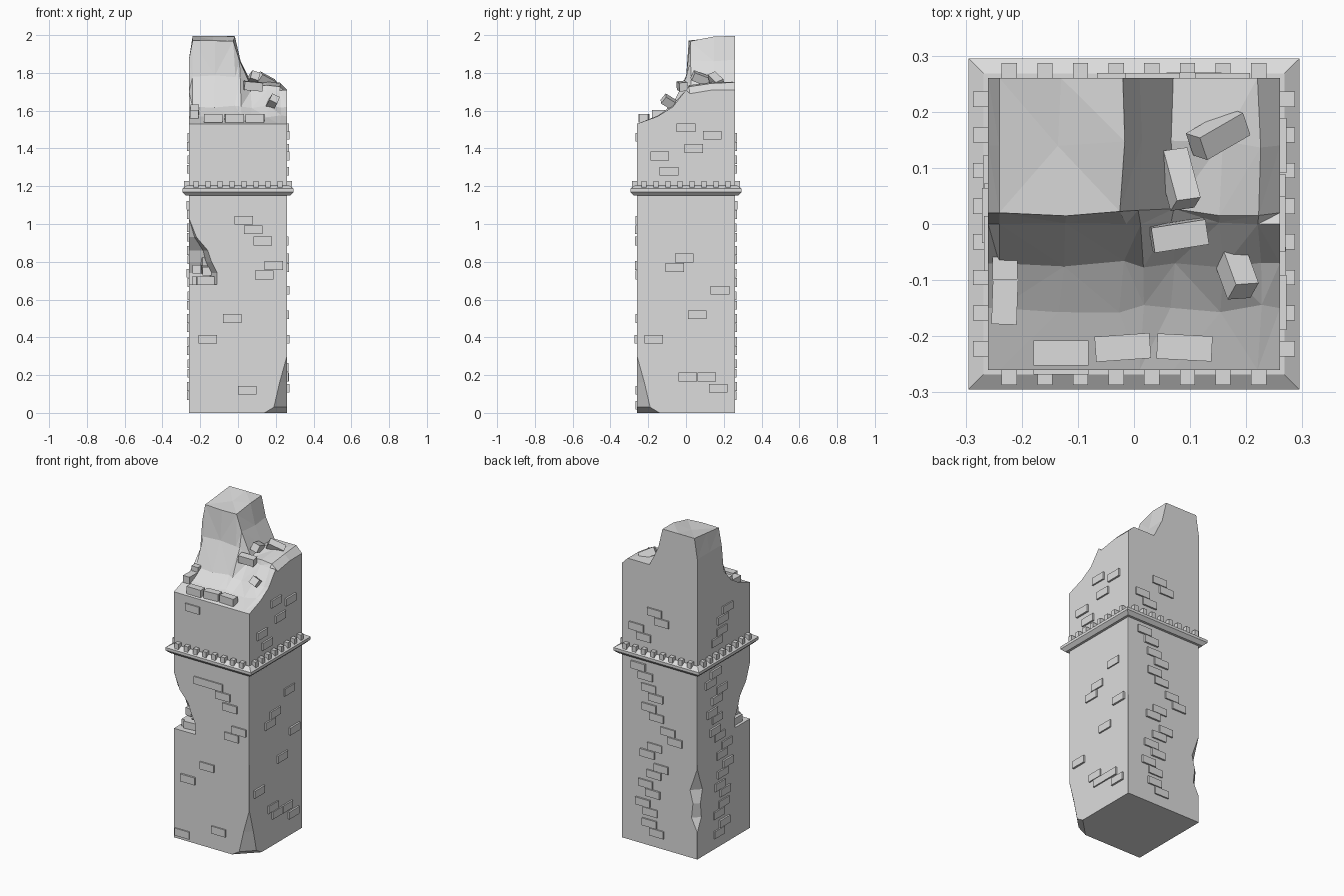
import bpy, bmesh, random
from math import radians, pi
from mathutils import Matrix, Vector, Euler

random.seed(4)
if "Cube" in bpy.data.objects:
    bpy.data.objects.remove(bpy.data.objects["Cube"])

stone = bpy.data.materials.new("grey stone")
stone.use_nodes = True
GREY = (0.72, 0.72, 0.72, 1)
stone.diffuse_color = GREY
stone.node_tree.nodes["Principled BSDF"].inputs["Base Color"].default_value = GREY
HALF = 0.26
BRICK = Vector((0.098, 0.045, 0.046))


def finish(bm, name):
    """Turn a bmesh into a stone object."""
    bmesh.ops.recalc_face_normals(bm, faces=bm.faces)
    mesh = bpy.data.meshes.new(name)
    bm.to_mesh(mesh)
    bm.free()
    mesh.materials.append(stone)
    obj = bpy.data.objects.new(name, mesh)
    bpy.context.collection.objects.link(obj)


def loft(name, rings):
    """Closed skin through rings that share one point count."""
    bm = bmesh.new()
    loops = [[bm.verts.new(p) for p in ring] for ring in rings]
    for a, b in zip(loops, loops[1:]):
        for i in range(len(a)):
            j = (i + 1) % len(a)
            bm.faces.new((a[i], a[j], b[j], b[i]))
    bm.faces.new(loops[0])
    bm.faces.new(loops[-1])
    bmesh.ops.triangulate(bm, faces=bm.faces)
    finish(bm, name)


def add_box(bm, location, size, rotation):
    matrix = Matrix.LocRotScale(Vector(location), Euler(rotation), Vector(size))
    bmesh.ops.create_cube(bm, size=1, matrix=matrix)


def add_wall_box(bm, side, location, size):
    """Place a box as if on the front wall, then turn it to the given side."""
    angle = side * pi / 2
    add_box(bm, Matrix.Rotation(angle, 3, "Z") @ Vector(location), size, (0, 0, angle))


# Lower shaft: square rings whose corners are worn back; height and reach
bites = {
    (-1, -1): [(0.679, 0.001), (0.68, 0.15), (0.74, 0.15), (0.8, 0.12),
               (0.86, 0.1), (0.93, 0.04), (1.03, 0.001)],
    (1, -1): [(0, 0.12), (0.03, 0.07), (0.16, 0.04), (0.3, 0.001)],
    (1, 1): [],
    (-1, 1): [(0.17, 0.001), (0.25, 0.04), (0.34, 0.03), (0.42, 0.05), (0.56, 0.001)],
}


def reach(table, z):
    """How far a corner is worn back at this height."""
    for (z0, r0), (z1, r1) in zip(table, table[1:]):
        if z0 <= z <= z1:
            return r0 + (r1 - r0) * (z - z0) / (z1 - z0)
    return 0.001


rings = []
for z in sorted({z for table in bites.values() for z, _ in table} | {1.18}):
    outline = []
    for (sx, sy), table in bites.items():
        r = reach(table, z)
        a, b = HALF - r, HALF - r * (0.75 if z > 0.6 else 0.5)
        corner = [(a, HALF), (b, b), (HALF, a)]
        if sx * sy > 0:
            corner.reverse()
        outline += [(sx * x, sy * y, z) for x, y in corner]
    rings.append(outline)
loft("lower_shaft", rings)

# Broken upper shaft, in hundredths: rows of rubble floor climb to the back
floor = {-26: 153, -15: 157, -7: 162, 0: 171, 2: 173, 14: 175, 26: 175}
columns = (-26, -24, -13, -2, 1, 7, 16, 22, 26)


def top_height(x, y):
    """Tall remnant at the back right corner, sloping rubble elsewhere."""
    if x > 1 or y < 0:
        worn = 4 if x == HALF * 100 and y > 0 else 0
        return floor[y] - worn
    if y == 0:
        return 178 if x > -26 else 170
    if x in (-26, 1):
        return 187
    return 197 + y * 0.1


bm = bmesh.new()
grid = []
for y in floor:
    row = []
    for x in columns:
        inside = abs(x) < 24 and abs(y) < 26
        dx, dy, dz = [random.uniform(-0.9, 0.9) if inside else 0 for _ in range(3)]
        row.append(bm.verts.new(Vector((x + dx, y + dy, top_height(x, y) + dz)) / 100))
    grid.append(row)
for near, far in zip(grid, grid[1:]):
    for i in range(len(columns) - 1):
        bm.faces.new((near[i], near[i + 1], far[i + 1], far[i]))
border = [e for e in bm.edges if e.is_boundary]
rim = {v for e in border for v in e.verts}
base = {v: bm.verts.new((v.co.x, v.co.y, 1.18)) for v in rim}
for e in border:
    a, b = e.verts
    bm.faces.new((a, b, base[b], base[a]))
bmesh.ops.triangulate(bm, faces=bm.faces)
finish(bm, "broken_upper_shaft")

# Cornice: square moulding around the shaft
profile = [(0.25, 1.15), (0.275, 1.15), (0.295, 1.17), (0.295, 1.187),
           (0.268, 1.205), (0.25, 1.205)]
loft("cornice", [[(-r, -r, z), (r, -r, z), (r, r, z), (-r, r, z)]
                 for r, z in profile])

# Small teeth standing on the cornice
bm = bmesh.new()
for side in range(4):
    for i in range(8):
        add_wall_box(bm, side, ((i - 3.5) * 0.0635, -0.27, 1.207), (0.027, 0.034, 0.04))
finish(bm, "cornice_teeth")

# Raised bricks: chosen places in hundredths on the front and left walls
front = [(-13, 146), (-7, 102), (3, 102), (8, 97), (13, 91), (19, 78),
         (14, 73), (-3, 50), (-16, 39), (5, 12), (-20, 4)]
left = [(0, 151), (14, 147), (4, 140), (-14, 136), (-9, 128), (13, 91),
        (-1, 82), (-6, 77), (18, 65), (6, 52), (-17, 39), (-3, 24), (1, 19),
        (11, 19), (17, 13)]


def clusters(lowest, highest):
    """Scattered pairs of bricks laid in running bond up a wall."""
    spots = []
    for z in range(9, 150, 12):
        if abs(z - 118) > 6:
            u = random.uniform(lowest, highest)
            step = random.choice((-5, 5))
            spots += [(u, z), (u + step, z + 5)]
    return spots


walls = {"front": front, "left": left, "back": clusters(-12, 11),
         "right": clusters(-14, 1)}
for side, (wall, bricks) in enumerate(walls.items()):
    bm = bmesh.new()
    for u, z in bricks:
        thick = random.uniform(0.014, 0.024)
        add_wall_box(bm, side, (u / 100, -HALF, z / 100), (BRICK.x, thick, BRICK.z))
    finish(bm, wall + "_wall_bricks")

# Loose bricks on the broken top: place in hundredths, turn and tilt in degrees
rubble = [(-13, -23, 156, 0, 0), (-2, -22, 156, 4, 0), (9, -22, 156, -3, 0),
          (-23, -5, 161, 90, 0), (-23, -13, 158, 88, 0), (8, -2, 173, 9, 5),
          (18, -8, 164, 110, 30), (8, 8, 177, 105, 20), (15, 16, 176, 30, 25)]
bm = bmesh.new()
for x, y, z, turn, tilt in rubble:
    add_box(bm, Vector((x, y, z)) / 100, BRICK,
            (radians(tilt), radians(tilt), radians(turn)))
finish(bm, "loose_top_bricks")

# Exposed bricks inside the corner hollow
bm = bmesh.new()
for x, y, z, turn in [(-17, -20, 70, 5), (-22, -16, 70, 90), (-14, -15, 75, 0),
                      (-21, -13, 76, 80), (-15, -14, 80, 20)]:
    add_box(bm, Vector((x, y, z)) / 100, BRICK, (0, 0, radians(turn)))
finish(bm, "hollow_bricks")
